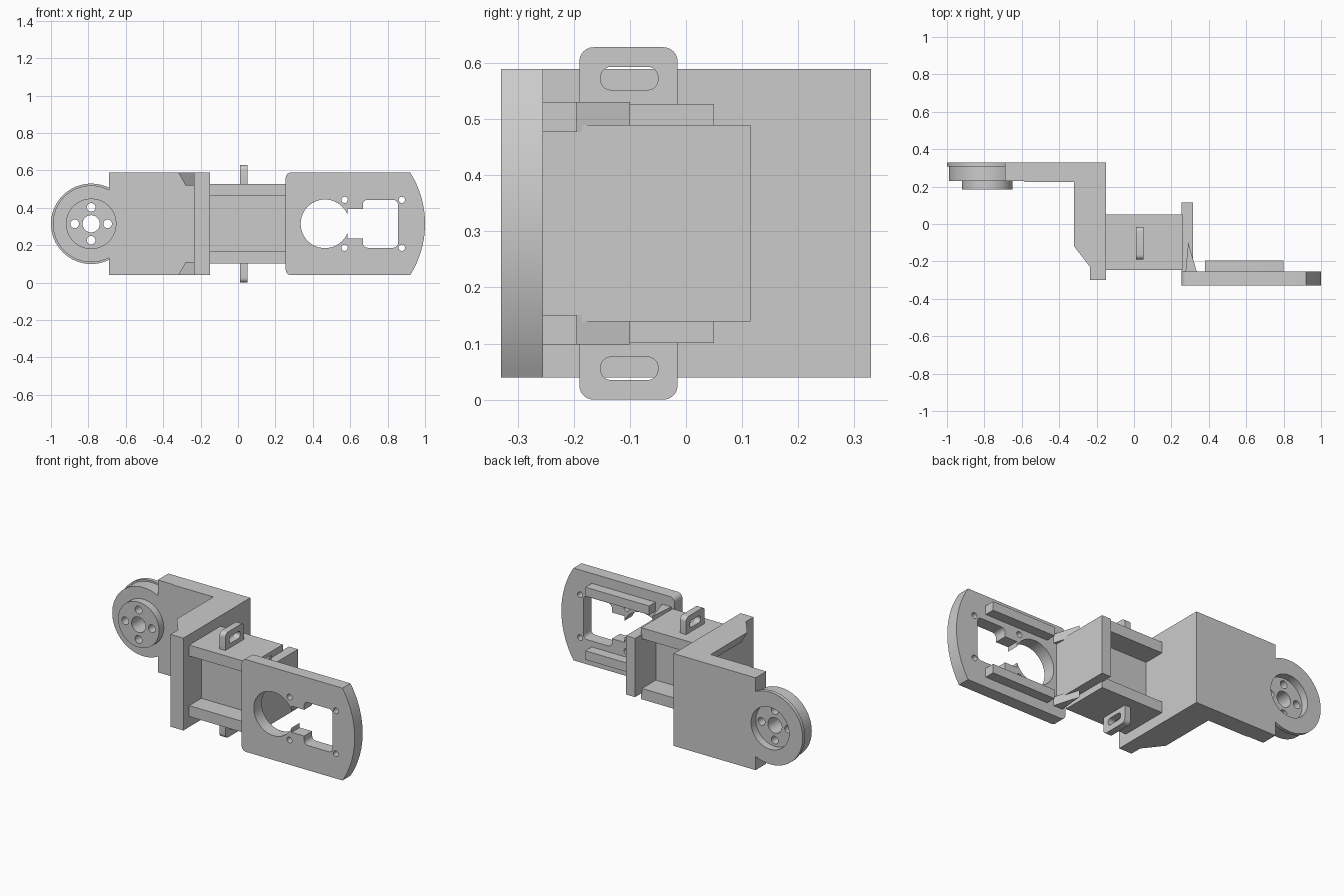
import bpy, bmesh
from math import sin, cos, pi, asin
from mathutils import Vector

cube = bpy.data.objects.get("Cube")
if cube:
    bpy.data.objects.remove(cube, do_unlink=True)

ZC = 0.314  # mid height: every part is symmetric about it

grey = bpy.data.materials.new("plain grey")
grey.use_nodes = True
grey.diffuse_color = (0.6, 0.6, 0.6, 1)
grey.node_tree.nodes["Principled BSDF"].inputs["Base Color"].default_value = (0.6, 0.6, 0.6, 1)


def prism(name, outline, axis, lo, hi):
    """Extrude a 2D outline along an axis; x takes (y,z), y takes (x,z), z takes (x,y)."""
    place = {"x": lambda a, b, t: (t, a, b), "y": lambda a, b, t: (a, t, b),
             "z": lambda a, b, t: (a, b, t)}[axis]
    bm = bmesh.new()
    base = bm.faces.new([bm.verts.new(place(a, b, lo)) for a, b in outline])
    moved = bmesh.ops.extrude_face_region(bm, geom=[base])["geom"]
    shift = Vector(place(0, 0, hi - lo))
    bmesh.ops.translate(bm, vec=shift, verts=[v for v in moved if isinstance(v, bmesh.types.BMVert)])
    bmesh.ops.recalc_face_normals(bm, faces=bm.faces)
    mesh = bpy.data.meshes.new(name)
    bm.to_mesh(mesh)
    bm.free()
    mesh.materials.append(grey)
    obj = bpy.data.objects.new(name, mesh)
    bpy.context.collection.objects.link(obj)
    return obj


def rect(a0, a1, b0, b1, r=0):
    """Rectangle outline with optional rounded corners."""
    if not r:
        return [(a0, b0), (a1, b0), (a1, b1), (a0, b1)]
    centres = [(a1 - r, b1 - r), (a0 + r, b1 - r), (a0 + r, b0 + r), (a1 - r, b0 + r)]
    return [(a + r * cos((q + k / 6) * pi / 2), b + r * sin((q + k / 6) * pi / 2))
            for q, (a, b) in enumerate(centres) for k in range(7)]


def circle(a, b, r, n=48):
    return [(a + r * cos(2 * pi * k / n), b + r * sin(2 * pi * k / n)) for k in range(n)]


def box(name, x0, x1, y0, y1, z0, z1):
    return prism(name, rect(x0, x1, y0, y1), "z", z0, z1)


def combine(obj, others, operation):
    """Apply booleans one by one and remove the used solids."""
    for other in others:
        mod = obj.modifiers.new("bool", "BOOLEAN")
        mod.operation, mod.solver, mod.object = operation, "EXACT", other
        bpy.context.view_layer.objects.active = obj
        bpy.ops.object.modifier_apply(modifier=mod.name)
        bpy.data.objects.remove(other, do_unlink=True)


def smooth(obj):
    bpy.ops.object.select_all(action="DESELECT")
    obj.select_set(True)
    bpy.context.view_layer.objects.active = obj
    bpy.ops.object.shade_smooth_by_angle(angle=0.5)


# Front mounting plate: rounded inner corners and a bowed outer end
half, bow = 0.275, 0.08
R = (half ** 2 + bow ** 2) / (2 * bow)
sweep = asin(half / R)
arc = [(1 - R + R * cos(t), ZC + R * sin(t))
       for t in (sweep * (k / 12 - 1) for k in range(25))]
corner = rect(0.255, 0.5, ZC - half, ZC + half, 0.03)[7:21]
plate = prism("mounting_plate", arc + corner, "y", -0.33, -0.255)
cuts = [prism("cut", circle(0.465, ZC, 0.13), "y", -0.4, -0.2),
        prism("cut", rect(0.585, 0.7, ZC - 0.078, ZC + 0.078), "y", -0.41, -0.19),
        prism("cut", rect(0.667, 0.855, ZC - 0.128, ZC + 0.128, 0.025), "y", -0.42, -0.18)]
cuts += [prism("cut", circle(x, ZC + s * 0.128, 0.017, 20), "y", -0.4, -0.2)
         for x in (0.57, 0.876) for s in (-1, 1)]
combine(plate, cuts, "DIFFERENCE")
smooth(plate)

# Parts that come in upper and lower pairs
for s, side in ((1, "upper"), (-1, "lower")):
    def z(a, b):
        return sorted((ZC + s * a, ZC + s * b))
    box(side + "_plate_rail", 0.38, 0.80, -0.26, -0.195, *z(0.163, 0.216))
    box(side + "_channel_flange", -0.16, 0.26, -0.245, 0.05, *z(0.148, 0.213))
    prism(side + "_gusset", [(0.275, -0.26), (0.337, -0.26), (0.29, -0.10)], "z", *z(0.163, 0.216))

    # Slotted cable lug
    lug = prism(side + "_lug", rect(-0.19, -0.015, *z(0.17, 0.314), 0.025), "x", 0.01, 0.05)
    combine(lug, [prism("cut", rect(-0.152, -0.05, *z(0.238, 0.279), 0.018), "x", 0, 0.06)], "DIFFERENCE")
    smooth(lug)

    # Stiffening rib along the bracket edge, tapering inwards
    rib = prism(side + "_bracket_rib", [(-0.585, 0.24), (-0.585, 0.225), (-0.32, 0.225),
                (-0.32, -0.12), (-0.235, -0.23), (-0.22, -0.23), (-0.22, 0.24)], "z", *z(0.205, 0.275))
    for v in rib.data.vertices:
        if abs(v.co.z - ZC) < 0.25 and abs(v.co.x + 0.32) < 0.01:
            v.co.x += 0.04

# Channel web and end wall
box("channel_web", -0.16, 0.265, -0.13, -0.08, ZC - 0.15, ZC + 0.15)
box("end_wall", 0.255, 0.315, -0.26, 0.115, ZC - 0.175, ZC + 0.175)

# Bracket wall, arm and round hub joined into one solid
bracket = prism("bracket", [(-0.15, -0.30), (-0.15, 0.33), (-0.69, 0.33), (-0.69, 0.23),
                            (-0.235, 0.23), (-0.235, -0.30)], "z", ZC - half, ZC + half)
HX = -0.785
hub = [prism("hub", circle(HX, ZC, 0.205, 64), "y", 0.23, 0.32),
       prism("hub_rim", circle(HX, ZC, 0.215, 64), "y", 0.308, 0.33),
       prism("hub_boss", circle(HX, ZC, 0.135, 64), "y", 0.185, 0.26)]
combine(bracket, hub, "UNION")
holes = [prism("cut", circle(HX, ZC, 0.125, 64), "y", 0.285, 0.4),
         prism("cut", circle(HX, ZC, 0.046), "y", 0.1, 0.5)]
holes += [prism("cut", circle(HX + 0.088 * cos(k * pi / 2), ZC + 0.088 * sin(k * pi / 2), 0.023, 24),
                "y", 0.1, 0.5) for k in range(4)]
combine(bracket, holes, "DIFFERENCE")
smooth(bracket)
